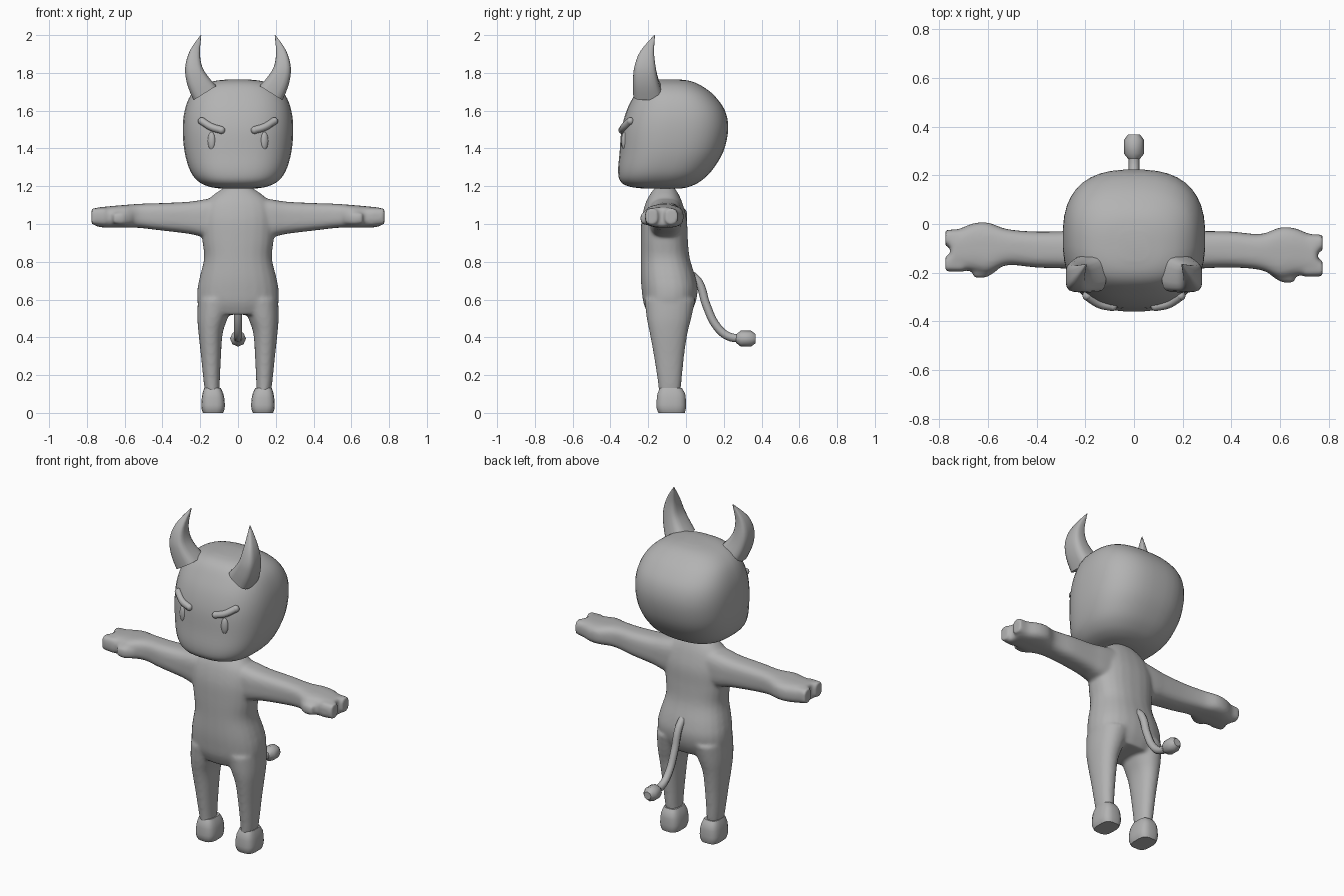
import bpy, bmesh, math
from mathutils import Vector

if "Cube" in bpy.data.objects:
    bpy.data.objects.remove(bpy.data.objects["Cube"])

grey = bpy.data.materials.new("plain grey")
grey.diffuse_color = (0.45, 0.45, 0.45, 1)
grey.use_nodes = True
grey.node_tree.nodes["Principled BSDF"].inputs["Base Color"].default_value = grey.diffuse_color


def spline(p0, p1, p2, p3, t):
    """Catmull-Rom blend of four tuples."""
    return [0.5 * (2 * b + (c - a) * t + (2 * a - 5 * b + 4 * c - d) * t * t
                   + (3 * b - a - 3 * c + d) * t ** 3)
            for a, b, c, d in zip(p0, p1, p2, p3)]


def loft(bm, sections, power=2.0, segs=24, steps=4, side=1):
    """Closed skin through rounded sections (x, y, z, half_u, half_v, tilt).
    Tilt 0 lies flat facing up, tilt 90 faces along +x."""
    n = len(sections)
    rows = []
    for i in range(n - 1):
        q = [sections[max(0, min(n - 1, i + k))] for k in (-1, 0, 1, 2)]
        rows += [spline(*q, s / steps) for s in range(steps)]
    rows.append(sections[-1])
    rings = []
    for x, y, z, a, b, tilt in rows:
        t = math.radians(tilt)
        u, v = Vector((math.cos(t), 0, -math.sin(t))), Vector((0, 1, 0))
        ring = []
        for k in range(segs):
            w = 2 * math.pi * (k + 0.5) / segs
            c, s = math.cos(w), math.sin(w)
            p = Vector((x, y, z))
            p += u * a * math.copysign(abs(c) ** (2 / power), c)
            p += v * b * math.copysign(abs(s) ** (2 / power), s)
            p.x *= side
            ring.append(bm.verts.new(p))
        rings.append(ring)
    faces = [bm.faces.new(rings[0]), bm.faces.new(rings[-1])]
    for r, q in zip(rings, rings[1:]):
        for k in range(segs):
            j = (k + 1) % segs
            faces.append(bm.faces.new((r[k], r[j], q[j], q[k])))
    bmesh.ops.recalc_face_normals(bm, faces=faces)


def finish(name, bm, angle=50):
    me = bpy.data.meshes.new(name)
    bm.to_mesh(me)
    bm.free()
    me.materials.append(grey)
    ob = bpy.data.objects.new(name, me)
    bpy.context.collection.objects.link(ob)
    shade(ob, angle)
    return ob


def shade(ob, angle):
    bpy.ops.object.select_all(action='DESELECT')
    ob.select_set(True)
    bpy.context.view_layer.objects.active = ob
    bpy.ops.object.shade_smooth_by_angle(angle=math.radians(angle))


def upright(rows):
    """Rows (z, front y, back y, half width) to flat sections centred on x = 0."""
    return [(0, (f + b) / 2, z, w, (b - f) / 2, 0) for z, f, b, w in rows]


def tube(name, points, radius):
    cu = bpy.data.curves.new(name, 'CURVE')
    cu.dimensions = '3D'
    cu.bevel_depth = radius
    cu.bevel_resolution = 2
    cu.resolution_u = 6
    cu.use_fill_caps = True
    sp = cu.splines.new('BEZIER')
    sp.bezier_points.add(len(points) - 1)
    for bp, co in zip(sp.bezier_points, points):
        bp.co = co
        bp.handle_left_type = bp.handle_right_type = 'AUTO'
    ob = bpy.data.objects.new(name, cu)
    bpy.context.collection.objects.link(ob)
    bpy.ops.object.select_all(action='DESELECT')
    ob.select_set(True)
    bpy.context.view_layer.objects.active = ob
    bpy.ops.object.convert(target='MESH')
    ob = bpy.context.object
    ob.data.materials.clear()
    ob.data.materials.append(grey)
    shade(ob, 60)
    return ob


def ball(name, loc, scale, segs=16, rings=8, turn=0.0):
    bpy.ops.mesh.primitive_uv_sphere_add(segments=segs, ring_count=rings, radius=1, location=loc)
    ob = bpy.context.object
    ob.name = name
    ob.scale = scale
    ob.rotation_euler.z = turn
    ob.data.materials.append(grey)
    shade(ob, 60)
    return ob


# Head: rounded block with a forward jaw
bm = bmesh.new()
loft(bm, upright([
    (1.187, -0.22, -0.03, 0.09), (1.198, -0.30, 0.02, 0.155), (1.225, -0.347, 0.075, 0.21),
    (1.28, -0.36, 0.135, 0.253), (1.38, -0.352, 0.197, 0.283), (1.50, -0.342, 0.224, 0.293),
    (1.60, -0.315, 0.207, 0.283), (1.68, -0.275, 0.15, 0.252), (1.73, -0.24, 0.085, 0.20),
    (1.755, -0.20, 0.03, 0.135), (1.765, -0.15, -0.03, 0.06)]), power=2.6, segs=40)
finish("head", bm, 80)

# Body: torso, legs, arms and hands fused into one skin
bm = bmesh.new()
loft(bm, upright([
    (0.52, -0.20, 0.02, 0.17), (0.58, -0.225, 0.05, 0.212), (0.65, -0.235, 0.062, 0.216),
    (0.72, -0.24, 0.05, 0.203), (0.82, -0.24, 0.02, 0.18), (0.92, -0.24, 0.01, 0.19),
    (1.02, -0.236, 0.005, 0.195), (1.10, -0.218, -0.015, 0.18), (1.15, -0.195, -0.035, 0.135),
    (1.192, -0.165, -0.06, 0.075)]), power=2.4)
for s in (1, -1):
    # Leg
    loft(bm, [(0.13, -0.088, 0.08, 0.035, 0.055, 0), (0.138, -0.086, 0.14, 0.041, 0.06, 0),
              (0.143, -0.09, 0.30, 0.053, 0.08, 0), (0.145, -0.092, 0.42, 0.064, 0.10, 0),
              (0.135, -0.09, 0.50, 0.080, 0.118, 0), (0.115, -0.085, 0.60, 0.098, 0.135, 0)],
         power=2.2, side=s)
    # Arm flaring into a flat hand
    d = -0.01 * s
    loft(bm, [(0.05, -0.11, 1.03, 0.12, 0.09, 90), (0.18, -0.108, 1.03, 0.10, 0.085, 90),
              (0.26, -0.106, 1.033, 0.085, 0.078, 90), (0.40, -0.105, 1.038, 0.073, 0.074, 90),
              (0.52, -0.105 + d, 1.043, 0.064, 0.074, 90), (0.60, -0.108 + d, 1.041, 0.060, 0.104, 90),
              (0.66, -0.105 + d, 1.038, 0.058, 0.098, 90), (0.72, -0.115 + d, 1.036, 0.054, 0.085, 90),
              (0.755, -0.118 + d, 1.038, 0.050, 0.086, 90)], power=3, side=s)
    # Finger corners leave a shallow notch at the hand's end
    for y in (-0.172, -0.068):
        loft(bm, [(0.70, y + d, 1.038, 0.047, 0.035, 90), (0.775, y + d, 1.04, 0.042, 0.034, 90)],
             power=3, side=s)
    # Thumb
    loft(bm, [(0.56, -0.17 + d, 1.03, 0.03, 0.03, 90), (0.61, -0.195 + d, 1.03, 0.035, 0.035, 90),
              (0.66, -0.195 + d, 1.03, 0.03, 0.035, 90)], power=3, side=s)
body = finish("body", bm)
mod = body.modifiers.new("fuse", 'REMESH')
mod.mode = 'VOXEL'
mod.voxel_size = 0.009
mod.use_smooth_shade = True
mod = body.modifiers.new("soften", 'SMOOTH')
mod.factor = 0.5
mod.iterations = 10

for s, tag in ((1, "right"), (-1, "left")):
    # Hoof
    bm = bmesh.new()
    loft(bm, [(0.132, -0.076, 0.0, 0.054, 0.07, 0), (0.132, -0.078, 0.025, 0.062, 0.078, 0),
              (0.132, -0.078, 0.06, 0.062, 0.078, 0), (0.133, -0.078, 0.10, 0.056, 0.074, 0),
              (0.135, -0.08, 0.132, 0.044, 0.058, 0)], power=3.2, segs=20, steps=2, side=s)
    finish(tag + "_hoof", bm, 45)
    # Horn: squarish section curling inward to a point
    bm = bmesh.new()
    loft(bm, [(0.175, -0.20, 1.693, 0.072, 0.080, 32), (0.213, -0.213, 1.76, 0.060, 0.068, 18),
              (0.234, -0.217, 1.83, 0.046, 0.057, 0), (0.228, -0.206, 1.91, 0.028, 0.037, -16),
              (0.196, -0.166, 2.0, 0.002, 0.002, -30)], power=3.6, segs=16, steps=4, side=s)
    finish(tag + "_horn", bm, 50)
    # Eye and slanted brow
    ball(tag + "_eye", (s * 0.14, -0.326, 1.44), (0.021, 0.016, 0.048), turn=s * 0.3)
    brow = [(s * 0.088, -0.338, 1.497), (s * 0.14, -0.327, 1.513), (s * 0.192, -0.295, 1.545)]
    tube(tag + "_brow", brow, 0.020)
    for end, p in (("inner", brow[0]), ("outer", brow[2])):
        ball(tag + "_brow_%s_end" % end, p, (0.020, 0.020, 0.020), 12, 8)

# Tail with a chunky tip
tube("tail", [(0, 0.03, 0.73), (0, 0.068, 0.69), (0, 0.108, 0.57), (0, 0.165, 0.455),
              (0, 0.225, 0.405), (0, 0.30, 0.393)], 0.022)
bm = bmesh.new()
prev = None
rings = []
for y, r in ((0.265, 0.022), (0.29, 0.042), (0.345, 0.042), (0.368, 0.024)):
    rings.append([bm.verts.new((r * math.cos(k * math.pi / 4), y, 0.393 + r * math.sin(k * math.pi / 4)))
                  for k in range(8)])
for a, b in zip(rings, rings[1:]):
    for k in range(8):
        bm.faces.new((a[k], a[(k + 1) % 8], b[(k + 1) % 8], b[k]))
bm.faces.new(rings[0])
bm.faces.new(rings[-1])
bmesh.ops.recalc_face_normals(bm, faces=bm.faces)
finish("tail_tip", bm, 50)
